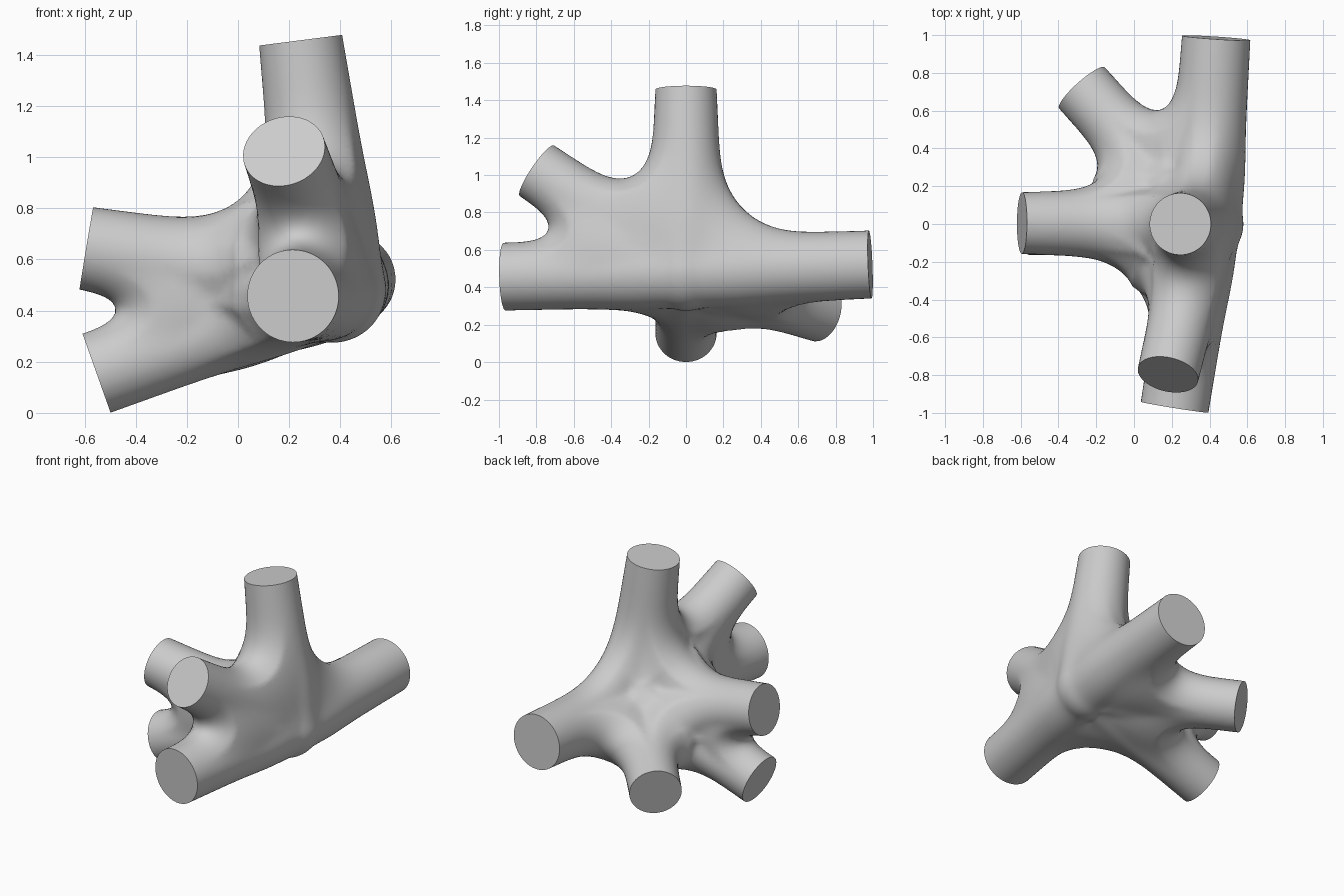
import bpy, bmesh, math
from itertools import combinations
from mathutils import Vector

if "Cube" in bpy.data.objects:
    bpy.data.objects.remove(bpy.data.objects["Cube"])

HUB = Vector((0.37, 0, 0.483))
# Branch end, radius there, radius at the hub
ENDS = [((0.245, 0, 1.457), 0.163, 0.207),      # top
        ((0.215, -0.97, 0.457), 0.181, 0.188),  # front
        ((0.435, 0.985, 0.522), 0.181, 0.195),  # back
        ((-0.593, 0.005, 0.643), 0.162, 0.2),   # right upper
        ((-0.553, 0, 0.155), 0.164, 0.16),      # right lower
        ((0.18, -0.797, 1.023), 0.163, 0.18),   # front upper
        ((-0.275, 0.72, 0.27), 0.163, 0.165)]   # back lower
BRANCHES = [(Vector(e), (Vector(e) - HUB).normalized(), r, h) for e, r, h in ENDS]


def blended_distance(p):
    """Signed distance to all branches, with fillets where they face each other."""
    q = p - HUB
    near = []
    for _, axis, r, hub_r in BRANCHES:
        along = max(q.dot(axis), 0)
        off = q - axis * along
        length = max(off.length, 1e-6)
        near.append((length - r - (hub_r - r) * max(0, 1 - along), off / length))
    lowest = min(d for d, _ in near)
    near = [n for n in near if n[0] < lowest + 0.6]
    width = max(0.305 - 0.285 * q.length, 0.025)
    total = 0
    for (d1, g1), (d2, g2) in combinations(near, 2):
        facing = min(1, max(0, 1 - g1.dot(g2)))
        k = width * facing ** 1.6 + 0.006
        gain = lowest - min(d1, d2) + k * math.log(1 + math.exp(-abs(d1 - d2) / k))
        if gain > 0:
            total += gain ** 3
    return lowest - total ** (1 / 3)


def trim_ends(bm, extra):
    """Cut every branch square to its axis."""
    for end, axis, _, _ in BRANCHES:
        local = {v for v in bm.verts if (v.co - end).length < 0.26}
        geom = list(local)
        geom += [e for e in bm.edges if all(v in local for v in e.verts)]
        geom += [f for f in bm.faces if all(v in local for v in f.verts)]
        bmesh.ops.bisect_plane(bm, geom=geom, dist=1e-5, plane_co=end + axis * extra,
                               plane_no=axis, clear_outer=True)


def close_ends(bm):
    """Fill the open branch ends with flat caps."""
    bmesh.ops.holes_fill(bm, edges=[e for e in bm.edges if e.is_boundary], sides=0)
    bmesh.ops.recalc_face_normals(bm, faces=bm.faces)


def remeshed(obj, size):
    """An even voxel skin of the object, as a bmesh."""
    mod = obj.modifiers.new("skin", 'REMESH')
    mod.mode = 'VOXEL'
    mod.voxel_size = size
    bpy.context.view_layer.update()
    bm = bmesh.new()
    bm.from_object(obj, bpy.context.evaluated_depsgraph_get())
    obj.modifiers.remove(mod)
    return bm


def relax(bm, steps, reach):
    """Alternate smoothing with moves onto the blended surface."""
    inner = [v for v in bm.verts if not v.is_boundary]
    for step in range(steps):
        if step < steps - 1:
            bmesh.ops.smooth_vert(bm, verts=inner, factor=0.5, use_axis_x=True,
                                  use_axis_y=True, use_axis_z=True)
        bm.normal_update()
        for v in bm.verts:
            v.co -= v.normal * max(-reach, min(reach, blended_distance(v.co)))


# Rough union of straight tubes
bm = bmesh.new()
for end, axis, r, hub_r in BRANCHES:
    tip = end + axis * 0.14
    turn = axis.to_track_quat('Z', 'Y').to_matrix().to_4x4()
    turn.translation = (HUB + tip) / 2
    bmesh.ops.create_cone(bm, cap_ends=True, segments=40, radius1=hub_r, radius2=r,
                          depth=(tip - HUB).length, matrix=turn)
mesh = bpy.data.meshes.new("branching_joint")
bm.to_mesh(mesh)
bm.free()
joint = bpy.data.objects.new("branching_joint", mesh)
bpy.context.collection.objects.link(joint)

# Relax a coarse skin, then finer ones, with each remesh evening out the faces
for size, extra, steps, reach in ((0.04, 0.1, 12, 0.02), (0.032, 0.07, 8, 0.02),
                                  (0.025, 0.04, 6, 0.01)):
    bm = remeshed(joint, size)
    trim_ends(bm, extra)
    relax(bm, steps, reach)
    if size == 0.025:
        trim_ends(bm, 0)
    close_ends(bm)
    bm.to_mesh(mesh)
    bm.free()

grey = bpy.data.materials.new("plain_grey")
grey.use_nodes = True
grey.diffuse_color = (0.6, 0.6, 0.6, 1)
grey.node_tree.nodes["Principled BSDF"].inputs["Base Color"].default_value = (0.6, 0.6, 0.6, 1)
mesh.materials.append(grey)

bpy.ops.object.select_all(action='DESELECT')
joint.select_set(True)
bpy.context.view_layer.objects.active = joint
bpy.ops.object.shade_smooth_by_angle(angle=math.radians(50))
